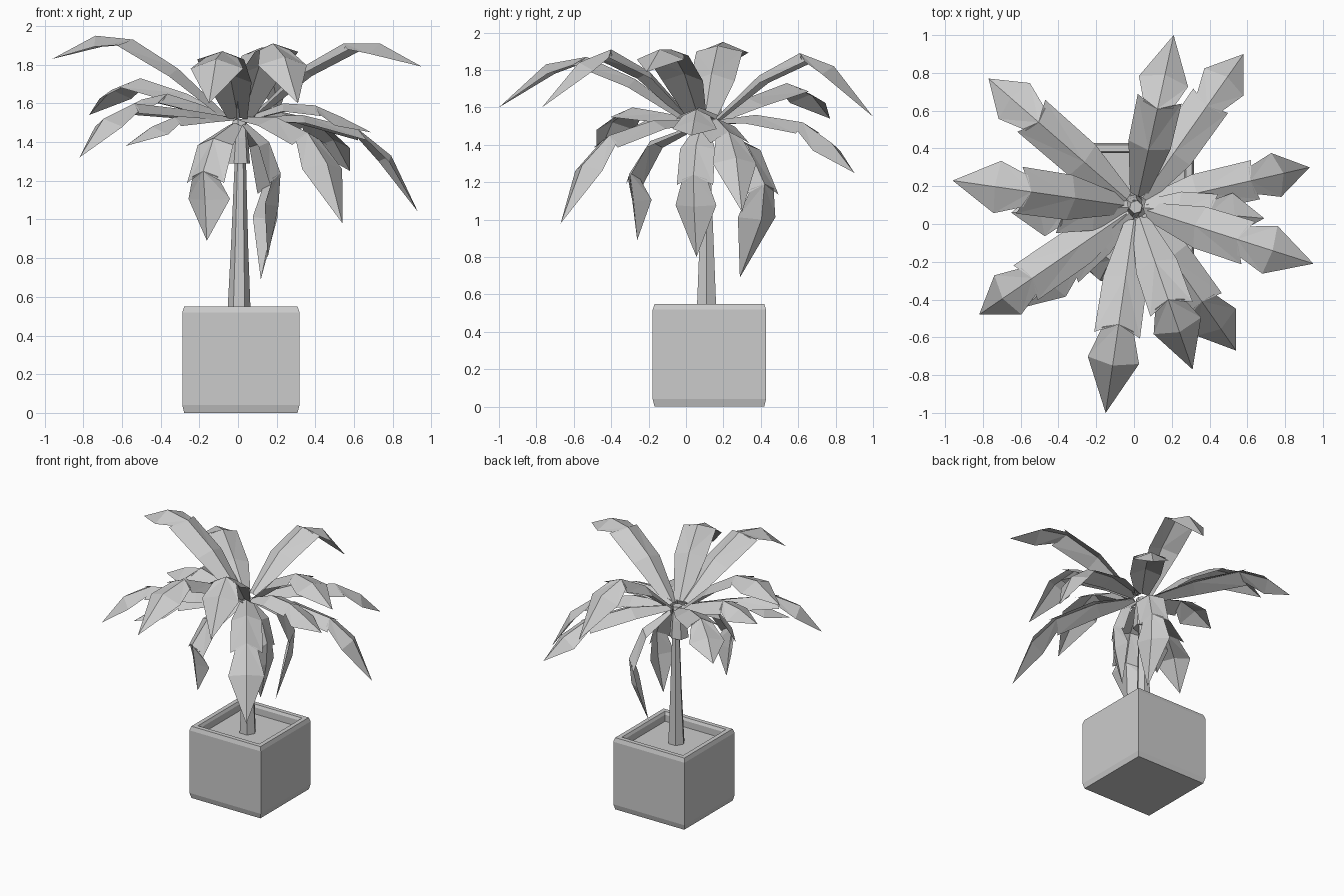
import bpy, bmesh, math
from mathutils import Vector, Matrix

if "Cube" in bpy.data.objects:
    bpy.data.objects.remove(bpy.data.objects["Cube"])


def finish(bm, name):
    me = bpy.data.meshes.new(name)
    bm.to_mesh(me)
    bm.free()
    ob = bpy.data.objects.new(name, me)
    bpy.context.collection.objects.link(ob)
    return ob


def loft(name, profile, sides, turn=0.0):
    """Stack of polygon rings: (centre x, centre y, z, radius)."""
    bm = bmesh.new()
    rings = []
    for cx, cy, z, r in profile:
        rings.append([bm.verts.new((cx + r * math.cos(turn + math.tau * i / sides),
                                    cy + r * math.sin(turn + math.tau * i / sides), z))
                      for i in range(sides)])
    for a, b in zip(rings, rings[1:]):
        for i in range(sides):
            j = (i + 1) % sides
            bm.faces.new((a[i], a[j], b[j], b[i]))
    bm.faces.new(rings[0][::-1])
    bm.faces.new(rings[-1])
    return finish(bm, name)


# Square planter with chamfered rims and sunken soil
half = [(0.00, 0.293), (0.04, 0.303), (0.52, 0.303), (0.55, 0.293),
        (0.55, 0.26), (0.53, 0.25), (0.48, 0.25)]
loft("planter", [(0.015, 0.125, z, h * math.sqrt(2)) for z, h in half], 4, math.pi / 4)

# Trunk and the leaf sheath at its top
loft("trunk", [(0.005, 0.11, 0.47, 0.062), (0.008, 0.11, 0.85, 0.045),
               (0.012, 0.105, 1.28, 0.03), (0.01, 0.1, 1.5, 0.03)], 6)
loft("leaf_sheath", [(-0.005, 0.09, 1.29, 0.07), (0.0, 0.09, 1.42, 0.055),
                     (0.01, 0.09, 1.52, 0.035)], 6, 0.3)

CROWN = Vector((0.01, 0.09, 0))


def leaf(name, tx, ty, heights, fracs, scale=1.0, twist=0.0):
    """Folded leaf arching from the crown, with a notch at mid length."""
    reach = Vector((tx, ty, 0)) - CROWN
    side = reach.normalized().cross(Vector((0, 0, 1)))
    side = Matrix.Rotation(twist, 3, 'Z') @ side
    mids = [CROWN + reach * f + Vector((0, 0, z)) for f, z in zip(fracs, heights)]
    # stations: path index, half width, forward sweep of the edges
    stations = [(0, 0.05, 0), (1, 0.12, 0), (2, 0.125, 0.05),
                (2, 0.085, 0.02), (3, 0.14, 0.0)]
    bm = bmesh.new()
    spine = [bm.verts.new(p) for p in mids]
    edges = []
    for k, w, sweep in stations:
        w *= scale
        d = (mids[min(k + 1, 4)] - mids[max(k - 1, 0)]).normalized()
        normal = side.cross(d)
        base = mids[k] + d * sweep - normal * w * 0.42
        edges.append([bm.verts.new(base + side * w * s) for s in (1, -1)])
    for s in (0, 1):
        for a, b in ((0, 1), (1, 2), (3, 4)):
            ia, ib = stations[a][0], stations[b][0]
            bm.faces.new((spine[ia], edges[a][s], edges[b][s]))
            bm.faces.new((spine[ia], edges[b][s], spine[ib]))
        bm.faces.new((spine[3], edges[4][s], spine[4]))
    return finish(bm, name)


def leaves(name, table, fracs):
    for n, (x, y, a, b, c, tip, w) in enumerate(table):
        leaf(f"{name}_{n + 1}", x, y, (1.53, a, b, c, tip), fracs, w)


# Rows: tip x, tip y, three spine heights, tip height, width
leaves("upper_leaf", [
    (-0.96, 0.23, 1.78, 1.93, 1.95, 1.83, 1.0),
    (0.95, -0.21, 1.78, 1.91, 1.91, 1.79, 0.95),
    (0.21, 1.00, 1.77, 1.89, 1.82, 1.55, 0.95),
    (0.31, -0.77, 1.79, 1.91, 1.84, 1.60, 0.95),
    (-0.15, -1.00, 1.75, 1.87, 1.83, 1.60, 0.98),
    (0.69, 0.03, 1.60, 1.59, 1.53, 1.45, 0.85),
    (-0.58, -0.44, 1.54, 1.53, 1.48, 1.38, 0.75),
    (-0.65, 0.06, 1.60, 1.65, 1.62, 1.54, 0.95),
], (0.06, 0.33, 0.57, 0.77, 1.0))

# Middle leaves keep their broad part near a drooping tip
leaves("drooping_leaf", [
    (-0.77, 0.77, 1.65, 1.73, 1.67, 1.54, 0.9),
    (0.58, 0.90, 1.56, 1.52, 1.41, 1.25, 0.9),
    (0.93, 0.30, 1.54, 1.47, 1.33, 1.04, 0.85),
    (0.54, -0.67, 1.53, 1.45, 1.29, 0.98, 0.9),
    (-0.82, -0.48, 1.57, 1.60, 1.52, 1.32, 0.9),
], (0.06, 0.35, 0.66, 0.85, 1.0))

# Lower leaves hanging close to the trunk
hanging = [
    (-0.18, -0.30, 1.42, 1.25, 1.10, 0.89, 0.85, 0.9, 0.0),
    (0.19, 0.42, 1.40, 1.19, 1.00, 0.69, 0.85, 0.6, -0.5),
    (0.22, 0.04, 1.40, 1.24, 1.07, 0.80, 0.8, 0.68, 0.0),
]
for n, (x, y, a, b, c, tip, w, end, twist) in enumerate(hanging):
    leaf(f"hanging_leaf_{n + 1}", x, y, (1.5, a, b, c, tip),
         (0.15, 0.72, 1.0, 0.95, end), w, twist)
